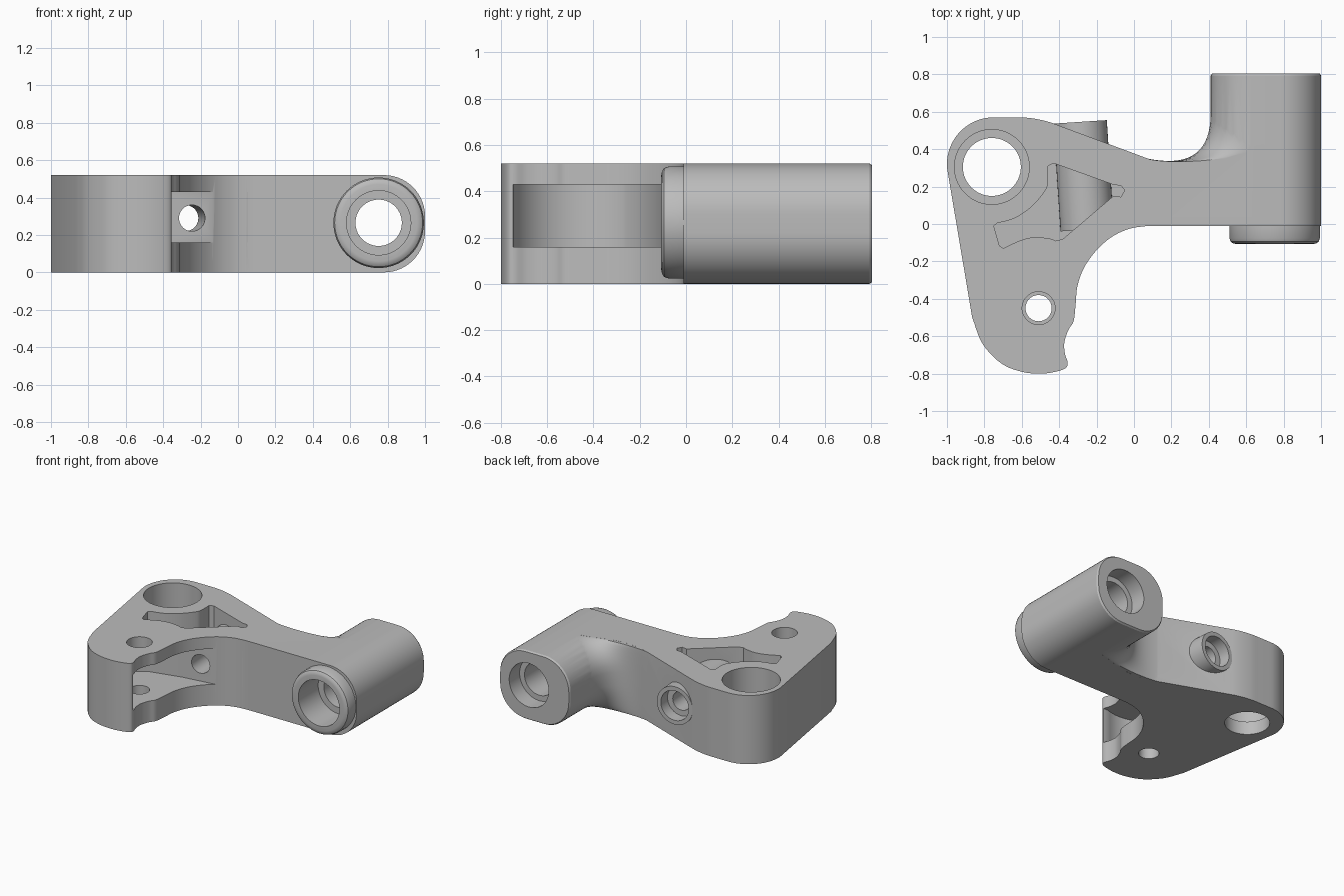
import bpy, bmesh, math
from mathutils import Vector

if "Cube" in bpy.data.objects:
    bpy.data.objects.remove(bpy.data.objects["Cube"], do_unlink=True)

H = 0.52  # bracket thickness
grey = bpy.data.materials.new("satin_grey")
grey.use_nodes = True
grey.diffuse_color = (0.5, 0.5, 0.5, 1)
grey.node_tree.nodes["Principled BSDF"].inputs["Base Color"].default_value = (0.5, 0.5, 0.5, 1)


def loft(name, rings):
    """Closed solid through rings of matching points."""
    bm = bmesh.new()
    loops = [[bm.verts.new(p) for p in ring] for ring in rings]
    for a, b in zip(loops, loops[1:]):
        for i in range(len(a)):
            j = (i + 1) % len(a)
            bm.faces.new((a[i], a[j], b[j], b[i]))
    bm.faces.new(loops[0][::-1])
    bm.faces.new(loops[-1])
    bmesh.ops.recalc_face_normals(bm, faces=bm.faces)
    mesh = bpy.data.meshes.new(name)
    bm.to_mesh(mesh)
    bm.free()
    mesh.materials.append(grey)
    obj = bpy.data.objects.new(name, mesh)
    bpy.context.collection.objects.link(obj)
    return obj


def slab(name, outline, z0, z1):
    return loft(name, [[(x, y, z) for x, y in outline] for z in (z0, z1)])


def rod(name, start, end, stations, n=64):
    """Round bar with (fraction, radius) stations along its axis."""
    start, end = Vector(start), Vector(end)
    turn = (end - start).to_track_quat('Z', 'Y')
    rings = []
    for t, r in stations:
        rings.append([start.lerp(end, t) + turn @ Vector((r * math.cos(k * math.tau / n),
                      r * math.sin(k * math.tau / n), 0)) for k in range(n)])
    return loft(name, rings)


def arc(cx, cy, r, a0, a1, n=16):
    return [(cx + r * math.cos(math.radians(a0 + (a1 - a0) * k / n)),
             cy + r * math.sin(math.radians(a0 + (a1 - a0) * k / n))) for k in range(n + 1)]


def smooth_path(pts, steps=5):
    """Rounded open path through a few points."""
    p = [Vector(q) for q in pts]
    p = [p[0] * 2 - p[1]] + p + [p[-1] * 2 - p[-2]]
    out = []
    for a, b, c, d in zip(p, p[1:], p[2:], p[3:]):
        for k in range(steps):
            t = k / steps
            out.append(tuple(0.5 * (2 * b + (c - a) * t + (2 * a - 5 * b + 4 * c - d) * t ** 2
                                    + (3 * b - a - 3 * c + d) * t ** 3)))
    return out + [tuple(p[-2])]


def combine(target, tool, operation):
    mod = target.modifiers.new(operation, 'BOOLEAN')
    mod.operation, mod.solver, mod.object = operation, 'EXACT', tool
    bpy.context.view_layer.objects.active = target
    bpy.ops.object.modifier_apply(modifier=mod.name)
    bpy.data.objects.remove(tool, do_unlink=True)


# Main plate outline
lower_tip = smooth_path([(-0.865, -0.5), (-0.81, -0.64), (-0.71, -0.745), (-0.6, -0.79), (-0.5, -0.8),
                         (-0.42, -0.79), (-0.365, -0.77), (-0.355, -0.74), (-0.37, -0.69),
                         (-0.372, -0.63), (-0.35, -0.565), (-0.323, -0.52), (-0.313, -0.44),
                         (-0.302, -0.33), (-0.265, -0.23), (-0.2, -0.14), (-0.12, -0.07),
                         (-0.03, -0.027), (0.06, -0.012), (0.14, -0.01)])
back_edge = smooth_path([(0.7, 0.4), (0.55, 0.37), (0.4, 0.325), (0.25, 0.31), (0.1, 0.34)])
shoulder = smooth_path([(-0.37, 0.515), (-0.47, 0.55), (-0.57, 0.568), (-0.66, 0.57)])
outline = lower_tip + [(0.7, -0.01)] + back_edge + shoulder + arc(-0.75, 0.32, 0.25, 90, 186, 28)
body = slab("bracket_body", outline, 0, H)

# Triangular pocket sunk into the top
pocket = [(-0.43, 0.325), (-0.11, 0.21), (-0.07, 0.205), (-0.05, 0.18), (-0.07, 0.145), (-0.11, 0.15),
          (-0.38, -0.08), (-0.42, -0.09)]
pocket += smooth_path([(-0.44, -0.08), (-0.52, -0.07), (-0.6, -0.085), (-0.7, -0.13)])
pocket += [(-0.72, -0.115), (-0.75, -0.01)]
pocket += smooth_path([(-0.73, 0.005), (-0.64, 0.03), (-0.55, 0.09), (-0.48, 0.17), (-0.46, 0.22),
                       (-0.46, 0.31)])
combine(body, slab("pocket_cutter", pocket, 0.27, 0.7), 'DIFFERENCE')

# Slanted screw tube crossing the pocket
screw_back, screw_front = (-0.288, 0.546, 0.29), (-0.25, -0.03, 0.29)
combine(body, rod("screw_tube", screw_back, screw_front, [(0, 0.143), (1, 0.143)]), 'UNION')

# Barrel with rounded rectangular section, softened at its rear rim
def barrel_ring(y, inset):
    r, ring = 0.22, []
    for cx, cz, a in ((0.78, 0.3, 0), (0.63, 0.3, 90), (0.63, 0.22, 180), (0.78, 0.22, 270)):
        ring += [(x, y, z) for x, z in arc(cx, cz, r - inset, a, a + 90, 14)]
    return ring


combine(body, loft("barrel", [barrel_ring(-0.01, 0), barrel_ring(0.793, 0),
                              barrel_ring(0.805, 0.008)]), 'UNION')

# Blended web between arm and barrel, hugging the barrel's curve
web = []
for k in range(17):
    z = H / 2 - math.cos(math.pi * k / 16) * (H / 2 - 0.0005)
    over = max(0, abs(z - 0.26) - 0.04)
    left = 0.63 - math.sqrt(max(0, 0.22 ** 2 - over ** 2)) + 0.001
    blend = (0.63 - left) / 0.22
    p0, p1 = Vector((0.06, 0.352)), Vector((0.16 + 0.08 * blend, 0.315))
    p2, p3 = Vector((left, 0.33)), Vector((left, 0.42 + 0.18 * blend))
    curve = [p0 * (1 - t) ** 3 + p1 * 3 * t * (1 - t) ** 2 + p2 * 3 * t * t * (1 - t) + p3 * t ** 3
             for t in [i / 20 for i in range(21)]]
    web.append([(p.x, p.y, z) for p in curve] + [(0.7, p3.y, z), (0.7, 0.2, z), (0.06, 0.2, z)])
combine(body, loft("barrel_web", web), 'UNION')

# Rounded collar on the barrel's front
combine(body, rod("front_collar", (0.752, 0.05, 0.265), (0.752, -0.107, 0.265),
                  [(0, 0.242), (0.8, 0.242), (0.92, 0.235), (0.98, 0.222), (1, 0.205)]), 'UNION')

# Lever slot in the lower arm
slot = [(0.05, -0.012), (-0.1, -0.075), (-0.39, -0.115), (-0.62, -0.17)]
slot += arc(-0.5, -0.45, 0.315, 140, 290, 30) + [(-0.2, -0.75), (0.05, -0.5)]
combine(body, slab("slot_cutter", slot, 0.16, 0.43), 'DIFFERENCE')

# Bores: pivot, pin, screw and barrel, each stepped
bores = [
    ((-0.76, 0.305, -0.1), (-0.76, 0.305, 0.9), [(0, 0.155), (0.2, 0.155), (0.2001, 0.2), (1, 0.2)]),
    ((-0.51, -0.45, -0.1), (-0.51, -0.45, 0.9), [(0, 0.07), (0.4, 0.07), (0.4001, 0.088), (1, 0.088)]),
    ((0.752, -0.2, 0.265), (0.752, 0.9, 0.265),
     [(0, 0.172), (0.3, 0.172), (0.3001, 0.124), (0.8, 0.124), (0.8001, 0.165), (1, 0.165)]),
    ((-0.2945, 0.646, 0.29), (-0.243, -0.14, 0.29),
     [(0, 0.112), (0.24, 0.112), (0.2401, 0.07), (1, 0.07)]),
]
for start, end, stations in bores:
    combine(body, rod("bore_cutter", start, end, stations), 'DIFFERENCE')

# Smooth shading with crisp machined edges
bpy.ops.object.select_all(action='DESELECT')
body.select_set(True)
bpy.context.view_layer.objects.active = body
bpy.ops.object.shade_smooth_by_angle(angle=math.radians(28))
